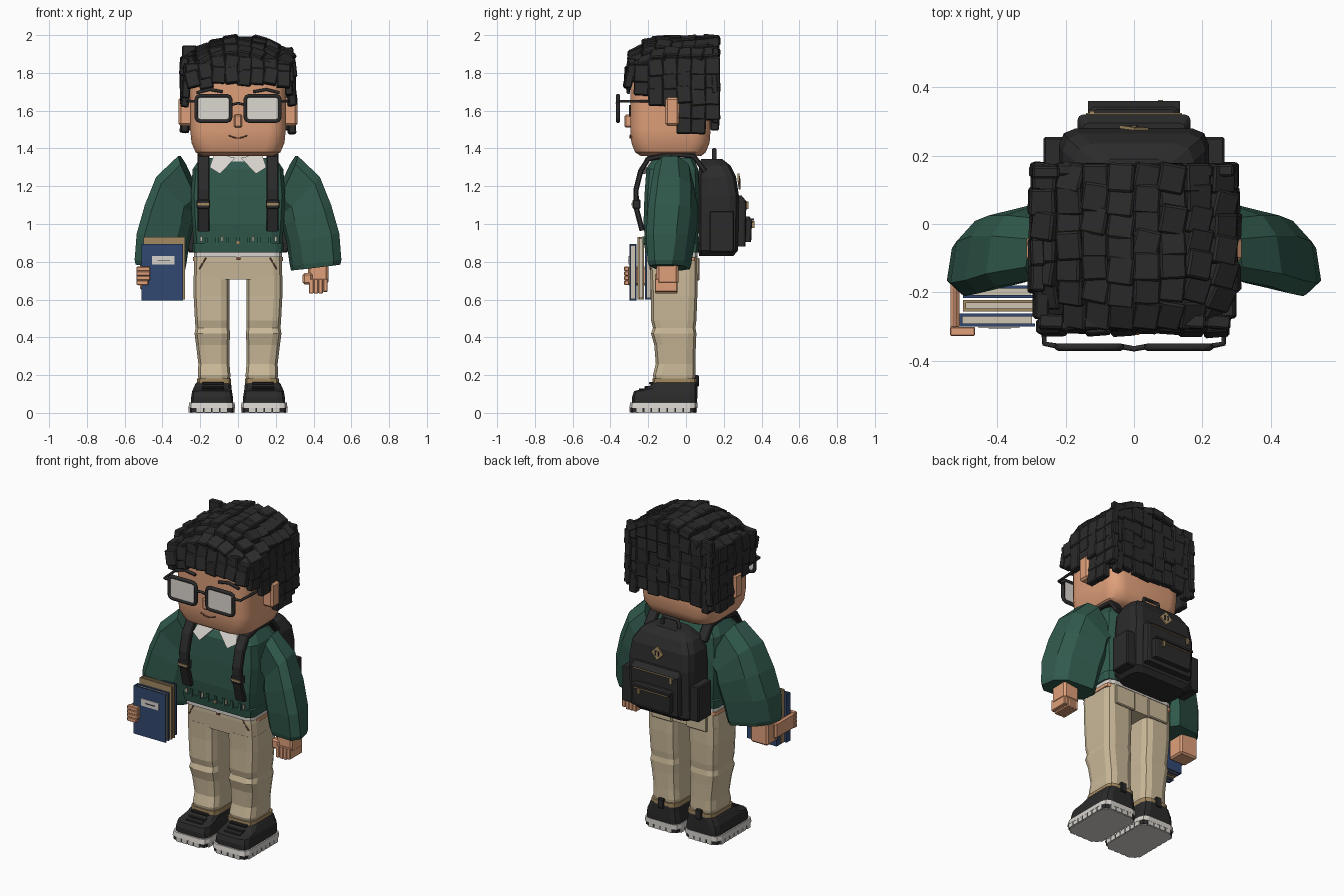
import bpy, bmesh, math, random
from mathutils import Vector, Matrix, Euler

random.seed(4)
cube = bpy.data.objects.get("Cube")
if cube:
    bpy.data.objects.remove(cube, do_unlink=True)


def material(name, r, g, b):
    m = bpy.data.materials.new(name)
    m.use_nodes = True
    m.diffuse_color = (r, g, b, 1)
    m.node_tree.nodes["Principled BSDF"].inputs["Base Color"].default_value = (r, g, b, 1)
    return m


BLACK = material("black", .024, .024, .025)
SKIN = material("skin", .74, .35, .195)
GREEN = material("knit green", .03, .1, .073)
KHAKI = material("khaki", .6, .49, .32)
WHITE = material("off white", .68, .65, .61)
LENS = material("lens grey", .72, .68, .63)
BLUE = material("book blue", .032, .066, .165)
TAN = material("leather tan", .36, .25, .12)
BROWN = material("mouth brown", .2, .08, .05)
CREAM = material("cream paper", .62, .56, .44)


def finish(name, bm, mat, bevel=0, smooth=False):
    bmesh.ops.recalc_face_normals(bm, faces=bm.faces)
    me = bpy.data.meshes.new(name)
    bm.to_mesh(me)
    bm.free()
    ob = bpy.data.objects.new(name, me)
    bpy.context.collection.objects.link(ob)
    me.materials.append(mat)
    if bevel:
        mod = ob.modifiers.new("bevel", "BEVEL")
        mod.width, mod.segments = bevel, 1
    if smooth:
        bpy.ops.object.select_all(action="DESELECT")
        ob.select_set(True)
        bpy.context.view_layer.objects.active = ob
        bpy.ops.object.shade_smooth_by_angle(angle=math.radians(35))
    return ob


def add_box(bm, size, loc, rot=(0, 0, 0)):
    m = Matrix.Translation(loc) @ Euler(rot).to_matrix().to_4x4() @ Matrix.Diagonal((*size, 1))
    bmesh.ops.create_cube(bm, size=1, matrix=m)


def boxes(name, mat, items, bevel=0):
    """Items are (x range, y range, z range)."""
    bm = bmesh.new()
    for rs in items:
        add_box(bm, [abs(b - a) for a, b in rs], [(a + b) / 2 for a, b in rs])
    return finish(name, bm, mat, bevel)


def loft(name, mat, rings, r=.05, seg=2, smooth=False):
    """Skin rounded rectangles given as (centre, half axis u, half axis v)."""
    bm = bmesh.new()
    loops = []
    for c, u, v in rings:
        c, u, v = Vector(c), Vector(u), Vector(v)
        lu, lv = u.length, v.length
        rr = min(r, lu * .9, lv * .9)
        loop = []
        for k in range(4):
            su, sv = (1, -1, -1, 1)[k], (1, 1, -1, -1)[k]
            for i in range(seg + 1):
                a = math.pi / 2 * (k + i / seg)
                loop.append(bm.verts.new(c + u / lu * (su * (lu - rr) + rr * math.cos(a))
                                         + v / lv * (sv * (lv - rr) + rr * math.sin(a))))
        loops.append(loop)
    n = len(loops[0])
    for p, q in zip(loops, loops[1:]):
        for i in range(n):
            bm.faces.new((p[i], p[(i + 1) % n], q[(i + 1) % n], q[i]))
    bm.faces.new(loops[0])
    bm.faces.new(loops[-1])
    return finish(name, bm, mat, smooth=smooth)


def column(name, mat, rows, r=.05, seg=2, smooth=False):
    """Rows are (z, x min, x max, y min, y max)."""
    return loft(name, mat, [(((a + b) / 2, (c + d) / 2, z), ((b - a) / 2, 0, 0), (0, (d - c) / 2, 0))
                            for z, a, b, c, d in rows], r, seg, smooth)


def tube(name, mat, pts, radius, cyclic=False):
    cu = bpy.data.curves.new(name, "CURVE")
    cu.dimensions, cu.bevel_depth, cu.bevel_resolution, cu.use_fill_caps = "3D", radius, 1, True
    sp = cu.splines.new("POLY")
    sp.points.add(len(pts) - 1)
    for p, co in zip(sp.points, pts):
        p.co = (*co, 1)
    sp.use_cyclic_u = cyclic
    cu.materials.append(mat)
    ob = bpy.data.objects.new(name, cu)
    bpy.context.collection.objects.link(ob)


def span(s, a, b):
    return tuple(sorted((s * a, s * b)))


# Head and face
column("head", SKIN, [(1.36, -.19, .19, -.24, .08), (1.38, -.225, .225, -.27, .105), (1.43, -.246, .246, -.289, .125),
                      (1.5, -.253, .253, -.295, .13), (1.8, -.253, .253, -.295, .13)], .09, 4, True)
boxes("neck", SKIN, [((-.1, .1), (-.17, .03), (1.28, 1.38))])
boxes("nose", SKIN, [((-.022, .022), (-.325, -.28), (1.51, 1.58))], .008)
tube("mouth", BROWN, [(x / 100, -.295, 1.455 + (x / 100) ** 2 * 6) for x in range(-5, 6, 2)], .004)
for s, side in ((1, "left"), (-1, "right")):
    boxes(side + "_ear", SKIN, [(span(s, .24, .315), (-.11, -.035), (1.52, 1.67))], .012)
    boxes(side + "_eye", BLACK, [(span(s, .1, .15), (-.302, -.29), (1.57, 1.63))])
    tube(side + "_eyebrow", BLACK, [(s * x, -.305, z) for x, z in ((.08, 1.7), (.15, 1.712), (.22, 1.695))], .009)
    # Glasses
    rim = []
    for k in range(4):
        for i in range(3):
            a = math.pi / 2 * (k + i / 2)
            rim.append((s * .13 + (1, -1, -1, 1)[k] * .07 + .022 * math.cos(a), -.36,
                        1.612 + (1, 1, -1, -1)[k] * .046 + .022 * math.sin(a)))
    tube(side + "_lens_frame", BLACK, rim, .011, True)
    boxes(side + "_lens", LENS, [(span(s, .042, .218), (-.364, -.356), (1.548, 1.676))])
    tube(side + "_glasses_arm", BLACK, [(s * .22, -.358, 1.65), (s * .262, -.35, 1.65),
                                        (s * .268, -.25, 1.65), (s * .268, -.05, 1.65)], .008)
tube("glasses_bridge", BLACK, [(-.04, -.358, 1.63), (0, -.365, 1.64), (.04, -.358, 1.63)], .008)


# Hair: an inner cap covered by jittered locks
def crown(x, y):
    front = max(0, -.1 - y)
    return 1.97 - 1.25 * (x - .02) ** 2 - 2.4 * front ** 2 - 3.5 * front * x * x


def jitter(a):
    return random.uniform(-a, a)


column("hair_cap", BLACK, [(1.75, -.265, .265, -.285, .145), (1.82, -.265, .265, -.28, .145),
                           (1.88, -.2, .2, -.22, .145), (1.94, -.1, .1, -.13, .135)], .05)
boxes("hair_back", BLACK, [((-.25, .25), (.06, .145), (1.55, 1.8)), ((-.275, .275), (-.03, .13), (1.66, 1.85))])
bm = bmesh.new()
for i in range(8):
    x = -.259 + i * .074
    shift = jitter(.015)
    for j in range(7):
        y = -.262 + j * .066 + shift * (j not in (0, 6))
        tx = x * (.9, .97, 1, 1, 1, 1, .98)[j]
        add_box(bm, (.078, .085, .045), (tx, y, crown(tx, y) + jitter(.01)),
                (max(0, -.12 - y) * 3 + jitter(.12), 2.2 * x + jitter(.12), -.1 + jitter(.16)))
    for j in range(5):
        add_box(bm, (.079, .035, .098), (x + jitter(.008), .153 + jitter(.006), 1.575 + j * .08 + jitter(.014)),
                (jitter(.08), jitter(.08), 0))
    low = 1.735 - .5 * x * x + jitter(.02)
    for j in range(2):
        add_box(bm, (.074, .042, .09), (x * .93, -.3 + j * .012 + jitter(.005), low + .045 + j * (.065 - .4 * x * x)),
                (-.12 + jitter(.1), .5 * x + jitter(.2), jitter(.1)))
for s in (-1, 1):
    for i in range(6):
        y = -.235 + i * .075
        low = (1.74, 1.7, 1.66, 1.52, 1.5, 1.61)[i]
        top = (1.8, 1.825, 1.835, 1.835, 1.835, 1.835)[i]
        for j in range(math.ceil((1.88 - low) / .08)):
            add_box(bm, (.042, .08, .095), (s * (.283 - .012 * (i == 0) + jitter(.006)), y, top - j * .078 + jitter(.008)),
                    (jitter(.09), s * -.06 + jitter(.08), jitter(.05)))
    add_box(bm, (.05, .045, .13), (s * .25, .152, 1.56))
finish("hair_locks", bm, BLACK, .006)

# Sweater, collar and shirt hem
column("sweater", GREEN, [(.9, -.235, .235, -.215, .06), (1.0, -.243, .243, -.225, .07), (1.15, -.25, .25, -.22, .07),
                          (1.29, -.24, .24, -.21, .065), (1.35, -.2, .2, -.17, .04)], .06)
column("sweater_hem", GREEN, [(.85, -.24, .24, -.215, .065), (.9, -.245, .245, -.222, .07)], .04)
boxes("hem_ribs", GREEN, [((x / 18 - .008, x / 18 + .008), (-.226, .072), (.89, .935)) for x in range(-3, 4)])
boxes("hem_loops", CREAM, [((x - .006, x + .006), (-.234, -.225), (.908, .935)) for x in (-.195, -.085, .08, .2)])
boxes("hem_button", TAN, [((-.01, .01), (-.23, -.222), (.895, .91))])
column("shirt_hem", WHITE, [(.825, -.232, .232, -.205, .062), (.86, -.232, .232, -.205, .062)], .04)
column("waist", SKIN, [(.805, -.237, .237, -.15, .05), (.826, -.237, .237, -.15, .05)], .02)
column("shirt_collar", WHITE, [(1.33, -.13, .13, -.19, .04), (1.37, -.12, .12, -.18, .04)], .06)
for s, side in ((1, "left"), (-1, "right")):
    bm = bmesh.new()
    flap = [bm.verts.new((s * x, y, z)) for x, y, z in
            ((.015, -.215, 1.35), (.095, -.245, 1.265), (.15, -.232, 1.3), (.125, -.18, 1.375))]
    face = bm.faces.new(flap)
    ext = bmesh.ops.extrude_face_region(bm, geom=[face])["geom"]
    bmesh.ops.translate(bm, vec=(0, .03, 0), verts=[v for v in ext if isinstance(v, bmesh.types.BMVert)])
    finish(side + "_collar_flap", bm, WHITE)
    # Sleeves run between inner and outer outlines, the outer side set forward
    rings = []
    for xi, zi, xo, zo, y, h in ((.19, 1.1, .31, 1.36, -.055, .09), (.235, 1.06, .425, 1.25, -.06, .105),
                                 (.24, 1.0, .485, 1.1, -.07, .114), (.265, .9, .528, .95, -.082, .11),
                                 (.282, .78, .54, .81, -.088, .097), (.287, .755, .535, .785, -.088, .09)):
        rings.append(((s * (xi + xo) / 2, y, (zi + zo) / 2), (s * (xo - xi) / 2, -.03, (zo - zi) / 2),
                      (-s * .015, h, 0)))
    loft(side + "_sleeve", GREEN, rings, .05, 1)
    # Trousers
    rows = [(.15, .045, .205, -.165, .045), (.2, .04, .212, -.175, .05), (.26, .045, .21, -.16, .05),
            (.36, .045, .222, -.168, .052), (.42, .042, .23, -.185, .055), (.45, .045, .225, -.175, .05),
            (.49, .045, .228, -.185, .055), (.62, .045, .235, -.185, .06), (.72, .045, .235, -.19, .06)]
    column(side + "_trouser_leg", KHAKI, [(z, *span(s, p, q), c, d) for z, p, q, c, d in rows], .045)
    column(side + "_trouser_cuff", TAN, [(z, *span(s, .036, .216), -.178, .058) for z in (.155, .182)], .04)
    boxes(side + "_back_pocket", KHAKI, [(span(s, .05, .19), (.05, .072), (.7, .82))], .005)
    tube(side + "_front_pocket_seam", BROWN, [(s * .17, -.196, .82), (s * .205, -.187, .76)], .004)
    # Shoes: pale sole, dark groove and pale teeth round the rim
    column(side + "_sole", WHITE, [(.026, *span(s, .016, .262), -.3, .06), (.055, *span(s, .018, .258), -.295, .06)], .04)
    column(side + "_outsole", WHITE, [(0, *span(s, .024, .254), -.292, .052), (.03, *span(s, .024, .254), -.292, .052)], .04)
    column(side + "_sole_groove", BLACK, [(z, *span(s, .021, .257), -.295, .055) for z in (.004, .027)], .04)
    boxes(side + "_tread", WHITE, [(span(s, x, x + .014), (y - .017, y + .017), (.001, .027))
                                   for x in (.017, .247) for y in [-.246 + k * .042 for k in range(7)]]
          + [(span(s, x - .017, x + .017), (y, y + .014), (.001, .027))
             for y in (-.3, .045) for x in (.076, .118, .16, .202)])
    shoe = [(.05, .025, .25, -.285, .058), (.085, .027, .248, -.285, .06), (.115, .032, .243, -.275, .06),
            (.132, .035, .235, -.21, .06), (.155, .036, .225, -.175, .06), (.16, .04, .22, -.17, .058)]
    column(side + "_shoe", BLACK, [(z, *span(s, p, q), c, d) for z, p, q, c, d in shoe], .04)
    boxes(side + "_shoe_laces", BLACK, [(span(s, .075, .19), (y, y + .03), (z, z + .014))
                                        for y, z in ((-.25, .116), (-.22, .128), (-.195, .15))], .004)
    boxes(side + "_heel_tab", BLACK, [(span(s, .11, .15), (.045, .068), (.14, .2))], .004)
    # Backpack strap
    path = [(-.232, .965), (-.262, 1.08), (-.265, 1.18), (-.24, 1.28), (-.2, 1.345), (-.08, 1.37), (.04, 1.36), (.1, 1.28)]
    rings = []
    for i, (y, z) in enumerate(path):
        p, q = path[max(i - 1, 0)], path[min(i + 1, len(path) - 1)]
        n = Vector((0, p[1] - q[1], q[0] - p[0])).normalized() * .014
        rings.append(((s * .183, y, z), (.032, 0, 0), n))
    loft(side + "_strap", BLACK, rings, .006, 1)
    boxes(side + "_strap_buckle", BLACK, [(span(s, .147, .219), (-.283, -.24), (1.08, 1.13))], .006)
    boxes(side + "_buckle_trim", TAN, [(span(s, .15, .216), (-.288, -.28), (1.098, 1.11))])
    boxes(side + "_side_pocket", BLACK, [(span(s, .2, .265), (.125, .255), (.85, 1.07))], .006)
column("trouser_hips", KHAKI, [(.705, -.235, .235, -.188, .06), (.8, -.232, .232, -.195, .06),
                               (.84, -.228, .228, -.195, .06)], .045)
boxes("trouser_button", BROWN, [((-.008, .012), (-.203, -.19), (.81, .83))])

# Backpack
column("backpack", BLACK, [(.83, -.19, .19, .07, .25), (.86, -.22, .22, .065, .275), (1.15, -.22, .22, .065, .28),
                           (1.25, -.21, .21, .065, .265), (1.31, -.175, .175, .07, .235), (1.345, -.12, .12, .08, .19)], .05)
column("large_pocket", BLACK, [(.88, -.165, .165, .25, .315), (1.12, -.165, .165, .25, .32), (1.15, -.15, .15, .25, .295)], .015)
column("small_pocket", BLACK, [(.905, -.13, .13, .3, .345), (1.02, -.135, .135, .3, .35), (1.04, -.12, .12, .3, .335)], .012)
tube("large_zip", TAN, [(-.14, .321, 1.115), (.14, .321, 1.115)], .004)
tube("small_zip", TAN, [(-.12, .353, 1.01), (.12, .353, 1.01)], .004)
boxes("zip_pulls", TAN, [((.07, .085), (.35, .362), (.98, 1.015)), ((-.13, -.115), (.318, .33), (1.08, 1.12))])
boxes("pack_edge_trim", BLACK, [((-.135, .135), (.335, .36), (1.018, 1.03))])
tube("carry_handle", BLACK, [(-.06, .15, 1.33), (-.05, .15, 1.395), (.05, .15, 1.395), (.06, .15, 1.33)], .012)
bm = bmesh.new()
add_box(bm, (.06, .009, .06), (0, .281, 1.225), (.1, math.pi / 4, 0))
finish("lash_patch", bm, TAN)
boxes("lash_patch_slots", BLACK, [(span(s, .006, .014), (.28, .289), (1.21, 1.24)) for s in (-1, 1)])

# Books: covers around page blocks
for name, mat, x, y, z in (("front", BLUE, (-.51, -.29), (-.3, -.262), (.595, .895)),
                           ("middle", TAN, (-.5, -.28), (-.256, -.222), (.6, .93)),
                           ("back", BLUE, (-.5, -.295), (-.216, -.18), (.6, .915))):
    boxes(name + "_book_cover", mat, [(x, (y[0], y[0] + .009), z), (x, (y[1] - .009, y[1]), z),
                                      ((x[0], x[0] + .008), y, z)])
    boxes(name + "_book_pages", CREAM, [((x[0] + .008, x[1] - .008), (y[0] + .009, y[1] - .009), (z[0] + .008, z[1] - .008))])
boxes("book_label", WHITE, [((-.455, -.335), (-.304, -.3), (.785, .83))])
boxes("label_line", BLACK, [((-.425, -.36), (-.306, -.304), (.803, .808))])

# Hands
boxes("right_palm", SKIN, [((-.52, -.4), (-.17, -.06), (.65, .79)), ((-.537, -.511), (-.31, -.12), (.675, .775))], .01)
boxes("right_fingers", SKIN, [((-.538, -.465 - (k == 0) * .01), (-.327, -.301), (.678 + k * .024, .702 + k * .024))
                              for k in range(4)], .003)
boxes("left_palm", SKIN, [((.37, .478), (-.155, -.04), (.68, .8))], .012)
boxes("left_fingers", SKIN, [((.375 + k * .025, .4 + k * .025), (-.165, -.045), (.632 + (k == 3) * .008, .71))
                             for k in range(4)], .004)
boxes("left_thumb", SKIN, [((.342, .395), (-.165, -.115), (.68, .74))], .01)
